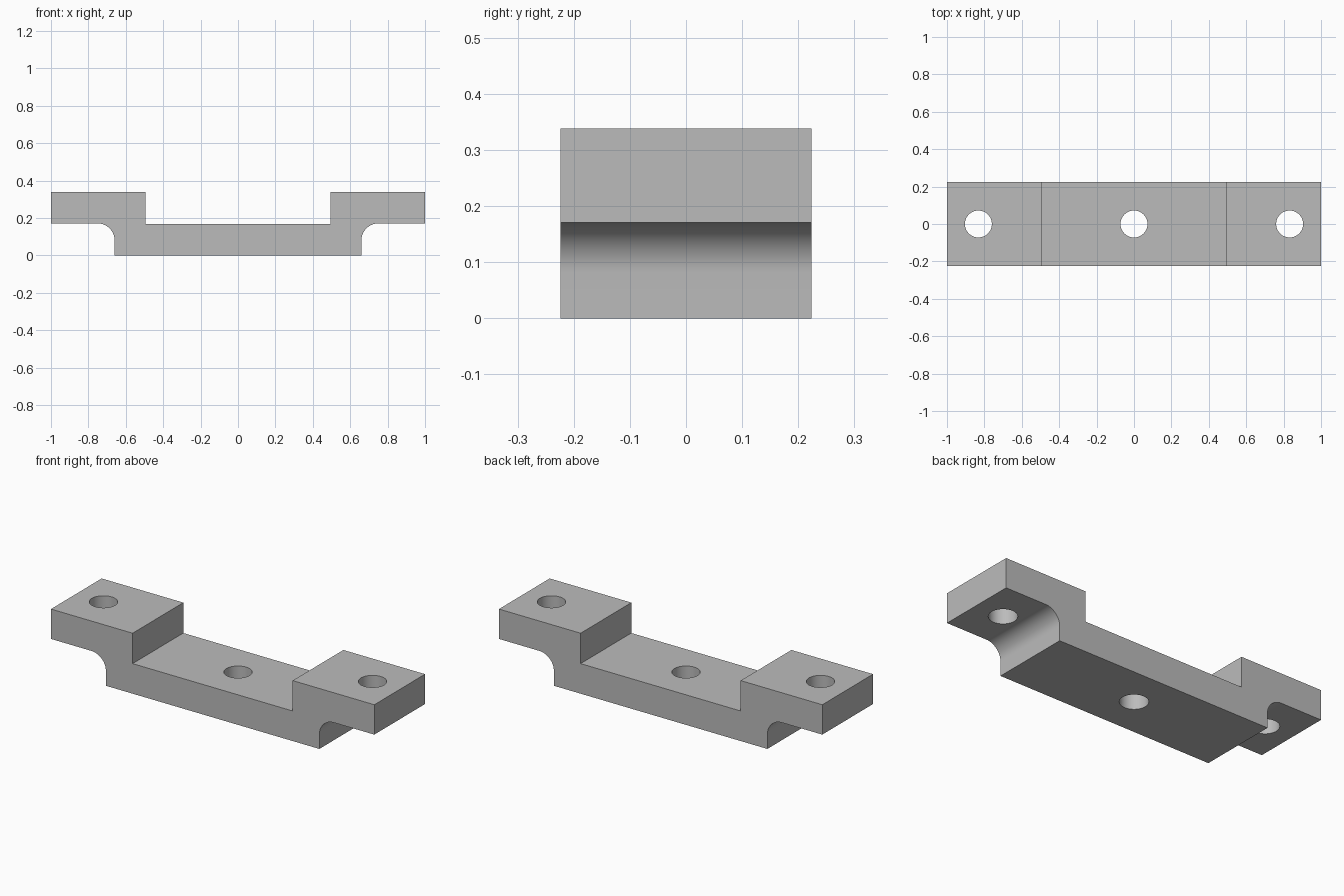
import bpy, bmesh
from math import pi, sin, cos, radians

if "Cube" in bpy.data.objects:
    bpy.data.objects.remove(bpy.data.objects["Cube"])

HALF_DEPTH = 0.224
TOP, FLOOR, UNDER = 0.338, 0.168, 0.171
STEP_X, FOOT_X, FILLET = 0.495, 0.66, 0.09
HOLE_R, HOLE_X = 0.072, 0.832

# Plain grey metal
metal = bpy.data.materials.new("grey_metal")
metal.use_nodes = True
colour = (0.5, 0.5, 0.5, 1)
metal.diffuse_color = colour
metal.node_tree.nodes["Principled BSDF"].inputs["Base Color"].default_value = colour

# Right half of the stepped profile, from foot to inner step, with a concave fillet
half = [(FOOT_X, 0)]
for i in range(17):
    a = pi - i / 16 * pi / 2
    half.append((FOOT_X + FILLET + FILLET * cos(a), UNDER - FILLET + FILLET * sin(a)))
half += [(1, UNDER), (1, TOP), (STEP_X, TOP), (STEP_X, FLOOR)]
profile = half + [(-x, z) for x, z in reversed(half)]

# Extrude the profile through the depth
bm = bmesh.new()
face = bm.faces.new([bm.verts.new((x, -HALF_DEPTH, z)) for x, z in profile])
ext = bmesh.ops.extrude_face_region(bm, geom=[face])
moved = [v for v in ext["geom"] if isinstance(v, bmesh.types.BMVert)]
bmesh.ops.translate(bm, verts=moved, vec=(0, 2 * HALF_DEPTH, 0))
bmesh.ops.recalc_face_normals(bm, faces=bm.faces)
mesh = bpy.data.meshes.new("stepped_bracket")
bm.to_mesh(mesh)
bm.free()
mesh.materials.append(metal)
bracket = bpy.data.objects.new("stepped_bracket", mesh)
bpy.context.collection.objects.link(bracket)

# Three vertical bolt holes
for x in (-HOLE_X, 0, HOLE_X):
    bpy.ops.mesh.primitive_cylinder_add(vertices=64, radius=HOLE_R, depth=1, location=(x, 0, 0.2))
    cutter = bpy.context.object
    cutter.name = "hole_cutter"
    cutter.hide_render = True
    cutter.data.materials.append(metal)
    cut = bracket.modifiers.new("bolt_hole", "BOOLEAN")
    cut.operation = "DIFFERENCE"
    cut.solver = "EXACT"
    cut.object = cutter
    bpy.ops.object.select_all(action="DESELECT")
    bracket.select_set(True)
    bpy.context.view_layer.objects.active = bracket
    bpy.ops.object.modifier_apply(modifier=cut.name)
    bpy.data.objects.remove(cutter)

# Smooth the fillets and hole walls, keep the corners sharp
bpy.ops.object.shade_smooth_by_angle(angle=radians(30))
